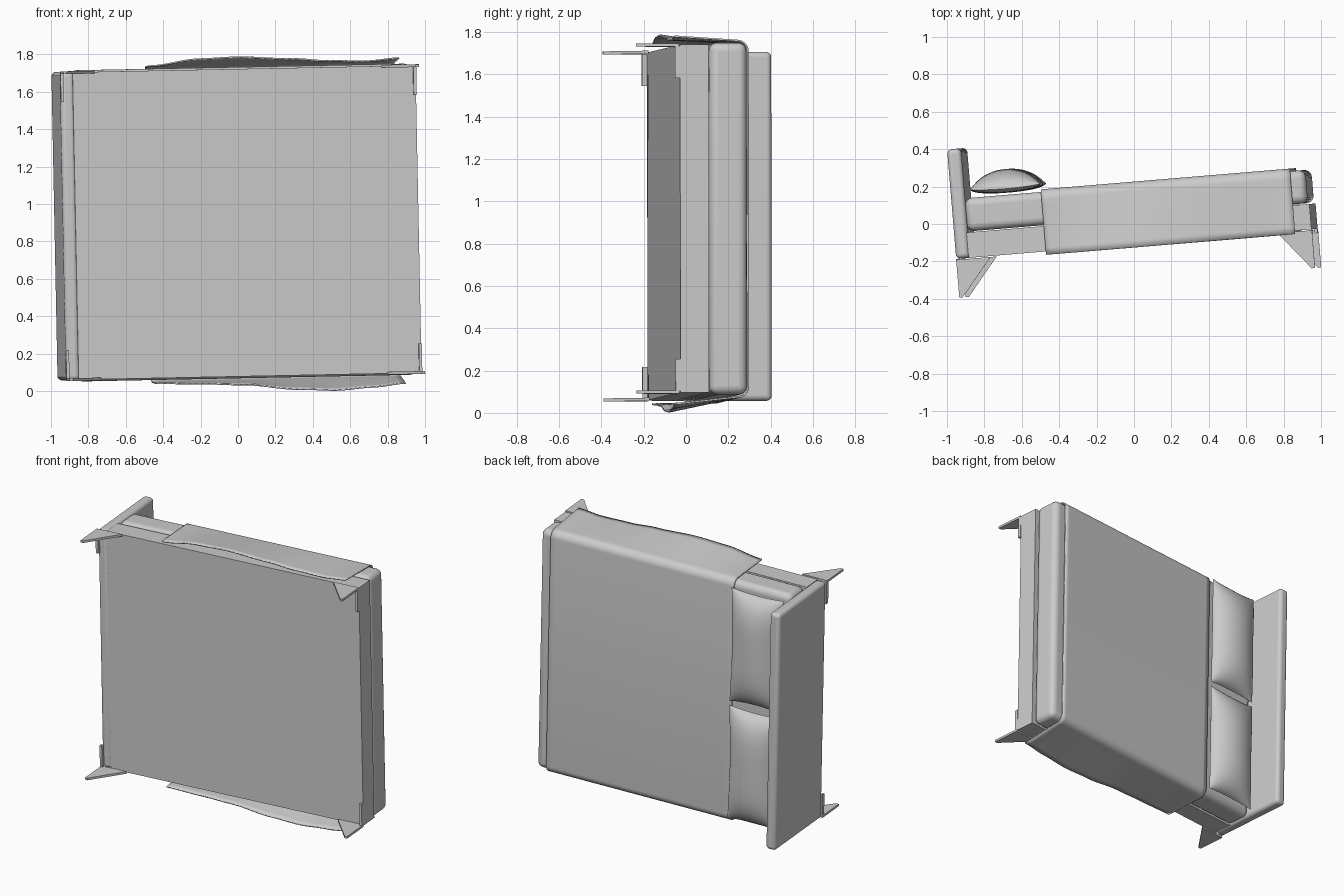
import bpy, bmesh, math
from mathutils import Matrix, Vector

cube = bpy.data.objects.get("Cube")
if cube:
    bpy.data.objects.remove(cube, do_unlink=True)

# The bed lies on its side: local x = length, y = up from the bed, z = width
POSE = (Matrix.Translation((0, 0, 0.9)) @ Matrix.Rotation(math.radians(4.76), 4, 'Z')
        @ Matrix.Rotation(math.radians(-1.15), 4, 'Y'))

grey = bpy.data.materials.new("light_grey")
grey.use_nodes = True
grey.diffuse_color = (0.6, 0.6, 0.6, 1)
grey.node_tree.nodes["Principled BSDF"].inputs["Base Color"].default_value = (0.6, 0.6, 0.6, 1)


def finish(name, bm, bevel=0, smooth=True, thickness=0):
    bmesh.ops.recalc_face_normals(bm, faces=bm.faces)
    mesh = bpy.data.meshes.new(name)
    bm.to_mesh(mesh)
    bm.free()
    mesh.materials.append(grey)
    ob = bpy.data.objects.new(name, mesh)
    bpy.context.collection.objects.link(ob)
    ob.matrix_world = POSE
    if thickness:
        mod = ob.modifiers.new("thickness", 'SOLIDIFY')
        mod.thickness = thickness
        mod.offset = 0
    if bevel:
        mod = ob.modifiers.new("round_edges", 'BEVEL')
        mod.width = bevel
        mod.segments = 5
    if smooth:
        bpy.ops.object.select_all(action='DESELECT')
        ob.select_set(True)
        bpy.context.view_layer.objects.active = ob
        bpy.ops.object.shade_smooth_by_angle(angle=math.radians(40))
    return ob


def box(name, low, high, bevel=0):
    bm = bmesh.new()
    low, high = Vector(low), Vector(high)
    bmesh.ops.create_cube(bm, size=1)
    for v in bm.verts:
        v.co = Vector([(low[i] + high[i]) / 2 + v.co[i] * (high[i] - low[i]) for i in range(3)])
    return finish(name, bm, bevel, bevel > 0)


def grid(bm, rows):
    verts = [[bm.verts.new(p) for p in row] for row in rows]
    for a, b in zip(verts, verts[1:]):
        for i in range(len(a) - 1):
            bm.faces.new((a[i], a[i + 1], b[i + 1], b[i]))


# Headboard, base and mattress
box("headboard", (-0.947, -0.107, -0.825), (-0.872, 0.48, 0.825), 0.025)
box("base", (-0.88, -0.107, -0.822), (0.96, 0.029, 0.822))
box("mattress", (-0.875, 0.034, -0.832), (0.953, 0.212, 0.832), 0.04)

# Blanket with wavy side drapes
KEYS = (-0.465, -0.2, 0.0, 0.3, 0.5, 0.7, 0.872)
FLARE = {1: (0.847, 0.879, 0.885, 0.87, 0.855, 0.85, 0.863),
         -1: (0.85, 0.858, 0.866, 0.896, 0.905, 0.892, 0.875)}


def flare(x, side):
    for i in range(len(KEYS) - 1):
        if x <= KEYS[i + 1]:
            break
    t = (x - KEYS[i]) / (KEYS[i + 1] - KEYS[i])
    t = t * t * (3 - 2 * t)
    return FLARE[side][i] * (1 - t) + FLARE[side][i + 1] * t


def half_section(x, side):
    edge, points, radius = flare(x, side), [], 0.05
    for i in range(8):
        t = i / 8
        points.append((x, -0.125 + 0.295 * t, side * (edge + (0.843 - edge) * t)))
    for i in range(8):
        a = math.pi / 2 * i / 7
        points.append((x, 0.172 + radius * math.sin(a), side * (0.793 + radius * math.cos(a))))
    return points


bm = bmesh.new()
rows = []
for i in range(41):
    x = KEYS[0] + (KEYS[-1] - KEYS[0]) * i / 40
    rows.append(half_section(x, -1) + half_section(x, 1)[::-1])
grid(bm, rows)
finish("blanket", bm, thickness=0.008)

# Pillows: domed cushions with soft corners
N = 24
for name, centre in (("right_pillow", -0.41), ("left_pillow", 0.41)):
    bm = bmesh.new()
    for height in (0.105, -0.022):
        rows = []
        for i in range(N + 1):
            a = -math.cos(math.pi * i / N)
            row = []
            for j in range(N + 1):
                b = -math.cos(math.pi * j / N)
                x = -0.655 + 0.19 * a * (1 - 0.06 * (1 - b * b))
                z = centre + 0.395 * b * (1 - 0.04 * (1 - a * a))
                dome = max(0, (1 - a * a) * (1 - b ** 4)) ** 0.6
                row.append((x, 0.245 + 0.01 * a * a * b * b + height * dome, z))
            rows.append(row)
        grid(bm, rows)
    bmesh.ops.remove_doubles(bm, verts=bm.verts, dist=0.0004)
    finish(name, bm)

# Corner legs: a tapered fin plus a short mounting bar across the width
for end, corner in (("head", -0.947), ("foot", 0.962)):
    inward = 1 if corner < 0 else -1
    for side_name, side in (("left", 1), ("right", -1)):
        bm = bmesh.new()
        outline = ((0, -0.112), (0.185, -0.112), (0.018, -0.315), (0, -0.315))
        face = bm.faces.new([bm.verts.new((corner + inward * l, u, side * 0.828)) for l, u in outline])
        out = bmesh.ops.extrude_face_region(bm, geom=[face])
        for v in out["geom"]:
            if isinstance(v, bmesh.types.BMVert):
                v.co.z -= side * 0.015
        finish(f"{end}_{side_name}_leg", bm, smooth=False)
        l0, l1 = sorted((corner, corner + inward * 0.016))
        w0, w1 = sorted((side * 0.665, side * 0.815))
        box(f"{end}_{side_name}_leg_bar", (l0, -0.13, w0), (l1, -0.107, w1))
